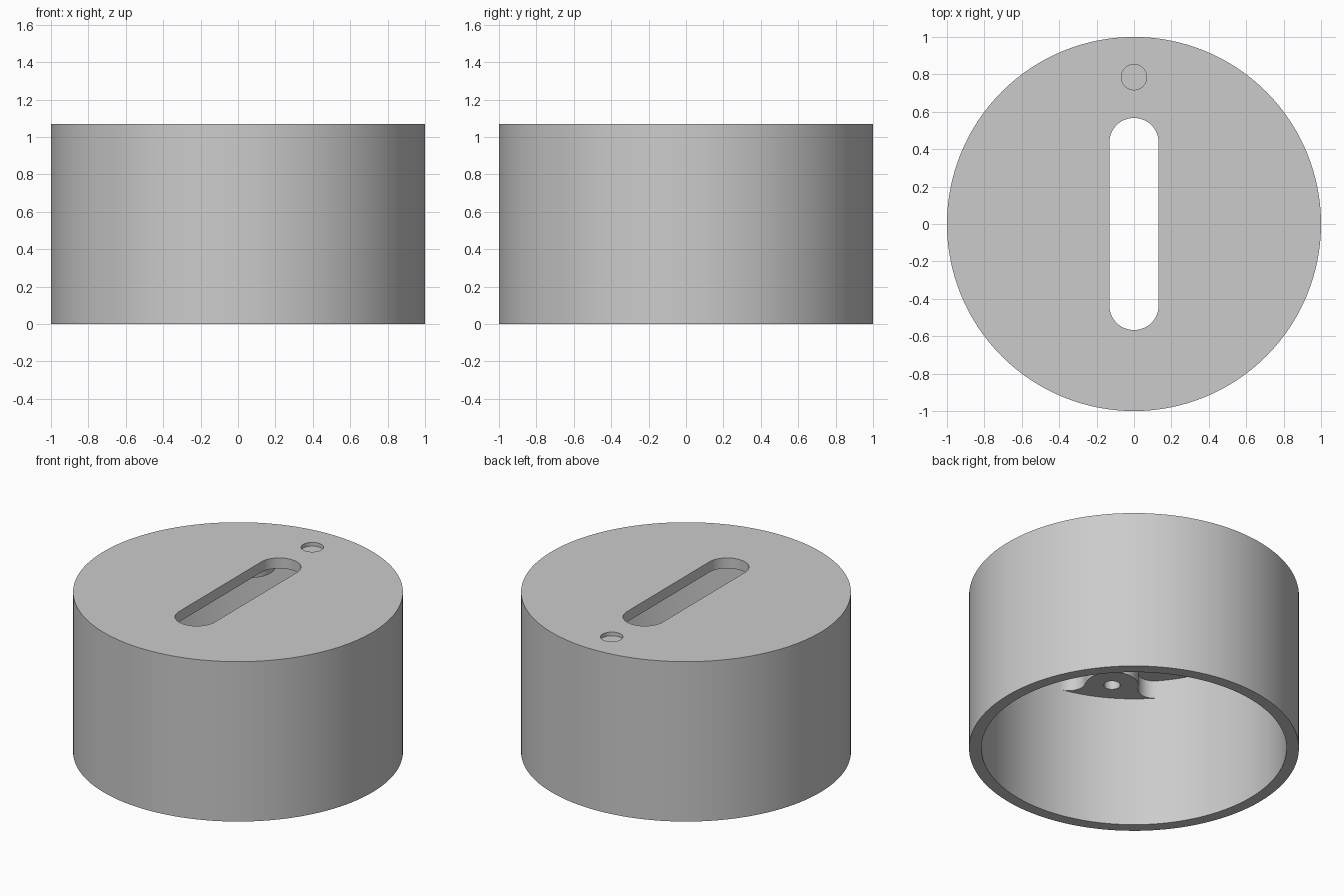
import bpy
import bmesh
from math import cos, sin, pi, radians

old = bpy.data.objects.get("Cube")
if old:
    bpy.data.objects.remove(old)

HEIGHT, CEILING, BOSS_BOTTOM = 1.07, 1.0, 0.88
BORE, BOSS_CENTRE, BOSS_RADIUS, FILLET = 0.925, 0.77, 0.16, 0.1

grey = bpy.data.materials.new("light grey")
grey.use_nodes = True
colour = (0.6, 0.6, 0.6, 1)
grey.diffuse_color = colour
grey.node_tree.nodes["Principled BSDF"].inputs["Base Color"].default_value = colour


def arc(cx, cy, r, start, end, steps):
    """Points along an arc, angles in degrees."""
    angles = [radians(start + (end - start) * i / steps) for i in range(steps + 1)]
    return [(cx + r * cos(a), cy + r * sin(a)) for a in angles]


def circle(cx, cy, r, steps):
    return arc(cx, cy, r, 0, 360, steps)[:-1]


def prism(name, outline, z0, z1):
    """Extrude a flat outline between two heights."""
    bm = bmesh.new()
    face = bm.faces.new([bm.verts.new((x, y, z0)) for x, y in outline])
    top = bmesh.ops.extrude_face_region(bm, geom=[face])["geom"]
    verts = [v for v in top if isinstance(v, bmesh.types.BMVert)]
    bmesh.ops.translate(bm, verts=verts, vec=(0, 0, z1 - z0))
    bmesh.ops.recalc_face_normals(bm, faces=bm.faces)
    mesh = bpy.data.meshes.new(name)
    bm.to_mesh(mesh)
    bm.free()
    mesh.materials.append(grey)
    obj = bpy.data.objects.new(name, mesh)
    bpy.context.collection.objects.link(obj)
    return obj


def cut(target, cutter):
    """Subtract the cutter, apply, and discard it."""
    mod = target.modifiers.new("cut", "BOOLEAN")
    mod.operation, mod.solver, mod.object = "DIFFERENCE", "EXACT", cutter
    bpy.context.view_layer.objects.active = target
    bpy.ops.object.modifier_apply(modifier=mod.name)
    bpy.data.objects.remove(cutter)


def smooth(obj):
    bpy.ops.object.select_all(action="DESELECT")
    obj.select_set(True)
    bpy.context.view_layer.objects.active = obj
    bpy.ops.object.shade_smooth_by_angle(angle=radians(30))


# Hollow round cap with a slot and a shallow round recess in its top
cap = prism("cap", circle(0, 0, 1, 128), 0, HEIGHT)
cut(cap, prism("bore", circle(0, 0, BORE, 128), -0.1, CEILING))
slot = arc(0, 0.435, 0.132, 0, 180, 24) + arc(0, -0.435, 0.132, 180, 360, 24)
cut(cap, prism("slot", slot, 0.9, 1.2))
cut(cap, prism("recess", circle(0, 0.785, 0.068, 32), HEIGHT - 0.025, 1.2))
smooth(cap)

# Boss outline: round nose flaring into the bore wall through fillets
flare = 18.6
fx = (BORE - FILLET) * cos(radians(flare))
fy = (BORE - FILLET) * sin(radians(flare))
half = arc(fx, fy, FILLET, flare, -90, 12) + arc(BOSS_CENTRE, 0, BOSS_RADIUS, 90, 180, 16)[1:]
outline = half + [(x, -y) for x, y in reversed(half[:-1])]
outline += arc(0, 0, 0.96, -flare, flare, 8)

# Three screw bosses with blind holes under the top
for i in range(3):
    boss = prism(f"screw_boss_{i + 1}", outline, BOSS_BOTTOM, CEILING + 0.01)
    cut(boss, prism("screw_hole", circle(BOSS_CENTRE, 0, 0.05, 24), 0.8, 0.99))
    boss.rotation_euler.z = i * 2 * pi / 3
    smooth(boss)
